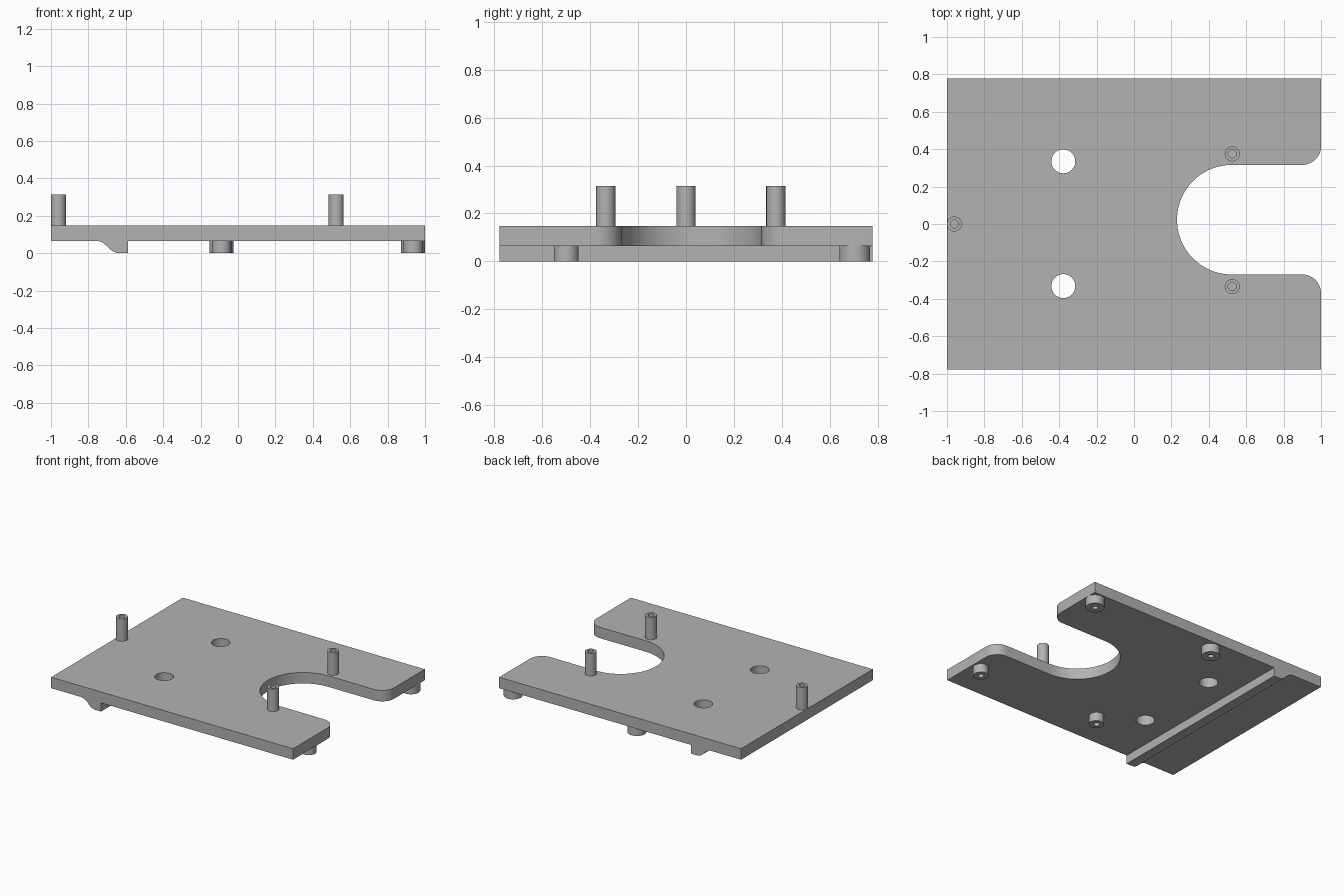
import bpy, bmesh, math

cube = bpy.data.objects.get("Cube")
if cube:
    bpy.data.objects.remove(cube, do_unlink=True)

grey = bpy.data.materials.new("plain grey")
grey.use_nodes = True
grey.diffuse_color = (0.45, 0.45, 0.45, 1)
grey.node_tree.nodes["Principled BSDF"].inputs["Base Color"].default_value = (0.45, 0.45, 0.45, 1)

PLATE_BOTTOM, PLATE_TOP = 0.065, 0.147


def arc(cx, cy, r, start, end, steps):
    """Points along an arc, angles in degrees."""
    angles = [math.radians(start + (end - start) * i / steps) for i in range(steps + 1)]
    return [(cx + r * math.cos(a), cy + r * math.sin(a)) for a in angles]


def finish(obj):
    obj.data.materials.clear()
    obj.data.materials.append(grey)
    bpy.ops.object.select_all(action='DESELECT')
    obj.select_set(True)
    bpy.context.view_layer.objects.active = obj
    bpy.ops.object.shade_smooth_by_angle(angle=math.radians(30))


def mesh_object(name, bm):
    bmesh.ops.recalc_face_normals(bm, faces=bm.faces)
    mesh = bpy.data.meshes.new(name)
    bm.to_mesh(mesh)
    bm.free()
    obj = bpy.data.objects.new(name, mesh)
    bpy.context.collection.objects.link(obj)
    finish(obj)
    return obj


def lathe(name, x, y, profile, sides=40):
    """Turn an (r, z) profile about a vertical axis; both ends are capped."""
    bm = bmesh.new()
    rings = [[bm.verts.new((x + px, y + py, z)) for px, py in arc(0, 0, r, 0, 360, sides)[:-1]]
             for r, z in profile]
    for a, b in zip(rings, rings[1:]):
        for i in range(sides):
            j = (i + 1) % sides
            bm.faces.new((a[i], a[j], b[j], b[i]))
    bm.faces.new(rings[0])
    bm.faces.new(rings[-1])
    return mesh_object(name, bm)


# Base plate: filled outline with a rounded notch and two through holes
notch_low, notch_high, fillet = -0.27, 0.316, 0.1
notch_r = (notch_high - notch_low) / 2
outline = [(1, 0.778), (-1, 0.778), (-1, -0.778), (1, -0.778)]
outline += arc(1 - fillet, notch_low - fillet, fillet, 0, 90, 12)
outline += arc(0.523, (notch_low + notch_high) / 2, notch_r, 270, 90, 48)
outline += arc(1 - fillet, notch_high + fillet, fillet, -90, 0, 12)
holes = [arc(-0.378, y, 0.064, 0, 360, 40)[:-1] for y in (0.335, -0.332)]

curve = bpy.data.curves.new("base_plate", 'CURVE')
curve.dimensions = '2D'
curve.fill_mode = 'BOTH'
curve.extrude = (PLATE_TOP - PLATE_BOTTOM) / 2
for loop in [outline] + holes:
    spline = curve.splines.new('POLY')
    spline.points.add(len(loop) - 1)
    for point, (x, y) in zip(spline.points, loop):
        point.co = (x, y, 0, 1)
    spline.use_cyclic_u = True
plate = bpy.data.objects.new("base_plate", curve)
plate.location.z = (PLATE_TOP + PLATE_BOTTOM) / 2
bpy.context.collection.objects.link(plate)
bpy.ops.object.select_all(action='DESELECT')
plate.select_set(True)
bpy.context.view_layer.objects.active = plate
bpy.ops.object.convert(target='MESH')
bm = bmesh.new()
bm.from_mesh(plate.data)
bmesh.ops.remove_doubles(bm, verts=bm.verts, dist=0.0001)
bmesh.ops.recalc_face_normals(bm, faces=bm.faces)
bm.to_mesh(plate.data)
bm.free()
finish(plate)

# Standing posts with a blind bore in the top
for name, x, y in (("left_edge_post", -0.96, 0.0),
                   ("notch_post_back", 0.525, 0.375),
                   ("notch_post_front", 0.525, -0.335)):
    lathe(name, x, y, [(0.04, PLATE_TOP), (0.04, 0.315), (0.022, 0.315), (0.022, 0.2)])

# Feet with a blind bore underneath; the front pair is slimmer
for side, y, r in (("back", 0.705, 0.064), ("front", -0.5, 0.052)):
    for place, x in (("middle", -0.088), ("end", 0.936)):
        lathe(f"{side}_{place}_foot", x, y,
              [(r, PLATE_BOTTOM), (r, 0), (0.02, 0), (0.02, 0.06)])

# Hooked rib across the underside: S-curved slope, flat tip, upright face
slope = arc(-0.755, 0.005, 0.06, 90, 40, 8) + arc(-0.63, 0.08, 0.08, 212, 270, 8)
profile = [(-0.588, PLATE_BOTTOM)] + slope + [(-0.588, 0)]
bm = bmesh.new()
face = bm.faces.new([bm.verts.new((x, -0.778, z)) for x, z in profile])
extruded = bmesh.ops.extrude_face_region(bm, geom=[face])["geom"]
bmesh.ops.translate(bm, vec=(0, 1.556, 0),
                    verts=[v for v in extruded if isinstance(v, bmesh.types.BMVert)])
mesh_object("underside_rib", bm)
